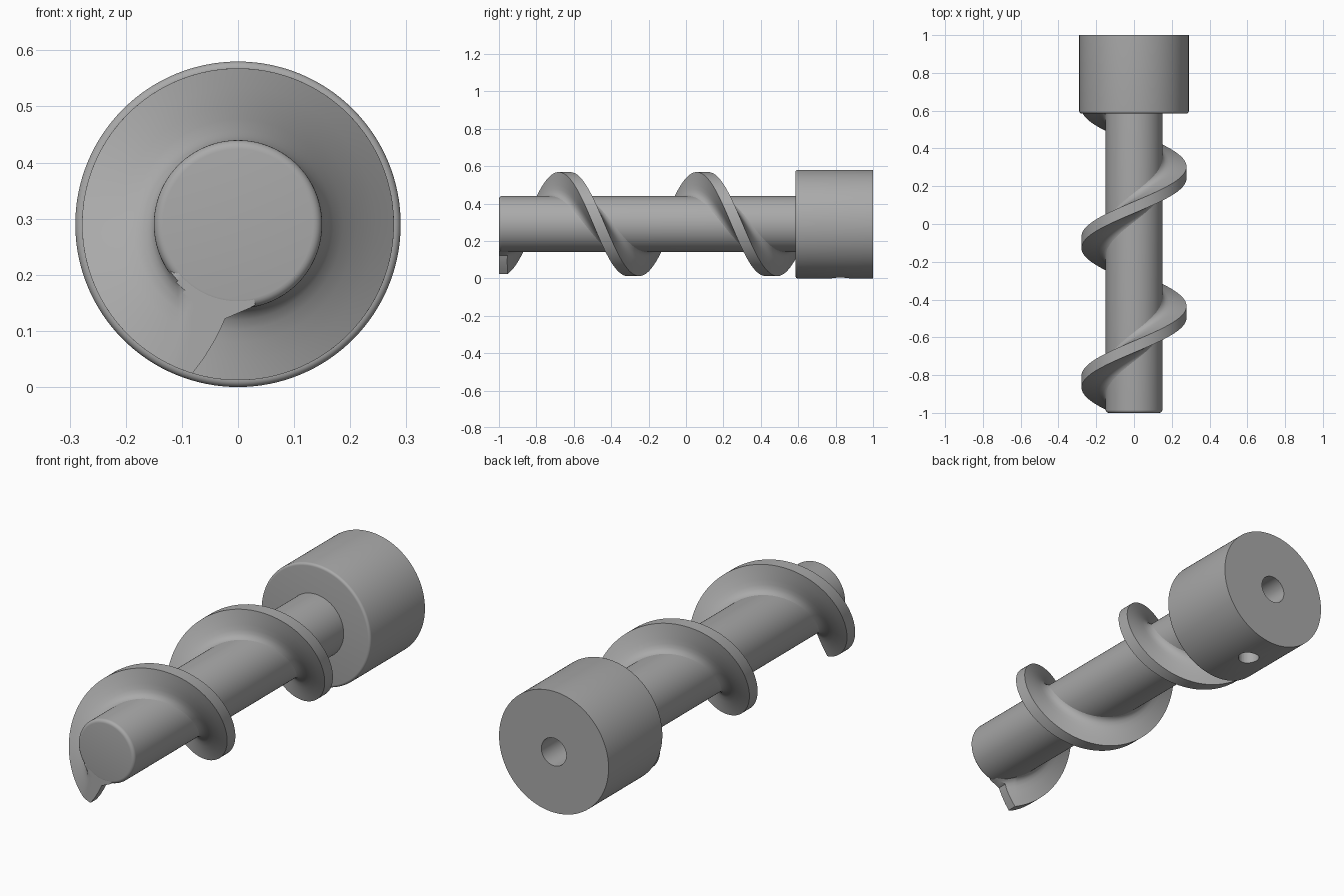
import bpy, bmesh, math
from mathutils import Vector

if "Cube" in bpy.data.objects:
    bpy.data.objects.remove(bpy.data.objects["Cube"], do_unlink=True)

AXIS_Z = 0.29          # height of the screw axis, which runs along y
PITCH = 0.738
PEAK_Y = -0.65         # where the flight crosses the top

steel = bpy.data.materials.new("plain grey steel")
steel.use_nodes = True
grey = (0.4, 0.4, 0.4, 1)
steel.diffuse_color = grey
steel.node_tree.nodes["Principled BSDF"].inputs["Base Color"].default_value = grey


def finish(name, bm):
    """Turn a bmesh into a smooth-shaded object."""
    bmesh.ops.remove_doubles(bm, verts=bm.verts, dist=1e-5)
    bmesh.ops.recalc_face_normals(bm, faces=bm.faces)
    mesh = bpy.data.meshes.new(name)
    bm.to_mesh(mesh)
    bm.free()
    mesh.materials.append(steel)
    obj = bpy.data.objects.new(name, mesh)
    bpy.context.collection.objects.link(obj)
    activate(obj)
    bpy.ops.object.shade_smooth_by_angle(angle=math.radians(32))
    return obj


def activate(obj):
    bpy.ops.object.select_all(action="DESELECT")
    obj.select_set(True)
    bpy.context.view_layer.objects.active = obj


def lathe(name, profile, steps=128):
    """Revolve (radius, y) points around the screw axis."""
    bm = bmesh.new()
    verts = [bm.verts.new((0, y, AXIS_Z - r)) for r, y in profile]
    edges = [bm.edges.new(pair) for pair in zip(verts, verts[1:])]
    bmesh.ops.spin(bm, geom=verts + edges, cent=(0, 0, AXIS_Z), axis=(0, 1, 0),
                   dvec=(0, 0, 0), angle=math.tau, steps=steps)
    return finish(name, bm)


def rounded_edge(radius, y, fillet, steps=5):
    """Quarter-round from the front face onto the cylinder side."""
    turns = [i / steps * math.pi / 2 for i in range(steps + 1)]
    return [(radius - fillet * (1 - math.sin(t)), y + fillet * (1 - math.cos(t)))
            for t in turns]


# Shaft with a softened front rim
lathe("shaft", [(0, -1)] + rounded_edge(0.15, -1, 0.016) + [(0.15, 0.59), (0, 0.59)])

# Drive collar with a blind bore in the back
collar = lathe("drive_collar", [(0, 0.585)] + rounded_edge(0.29, 0.585, 0.012)
               + [(0.29, 1), (0.066, 1), (0.066, 0.62), (0, 0.62)])

# Set-screw hole from below into the bore
bpy.ops.mesh.primitive_cylinder_add(vertices=48, radius=0.048, depth=0.32,
                                    location=(0, 0.825, 0.11))
cutter = bpy.context.object
cutter.name = "set_screw_cutter"
cutter.hide_render = True
cutter.data.materials.append(steel)
activate(collar)
cut = collar.modifiers.new("set_screw_hole", "BOOLEAN")
cut.operation = "DIFFERENCE"
cut.solver = "EXACT"
cut.object = cutter
bpy.ops.object.modifier_apply(modifier=cut.name)
bpy.data.objects.remove(cutter, do_unlink=True)
bpy.ops.object.shade_smooth_by_angle(angle=math.radians(32))

# Helical flight: tapered section with a fillet at the root
half = [(0.11, 0.088), (0.147, 0.088), (0.151, 0.073), (0.158, 0.06), (0.17, 0.05),
        (0.187, 0.044), (0.21, 0.04), (0.245, 0.035), (0.278, 0.031)]
section = half + [(r, -w) for r, w in reversed(half)]


def end_angle(r):
    """Slanted free end, flaring into the shaft at the root."""
    r = max(r, 0.147)
    return 253 + 85 * (0.278 - r) + 1000 * max(0, 0.165 - r)


def flight_point(r, offset, angle):
    y = PEAK_Y + (90 - angle) / 360 * PITCH + offset
    a = math.radians(angle)
    return Vector((r * math.cos(a), max(y, -0.9995), AXIS_Z + r * math.sin(a)))


bm = bmesh.new()
rings = [[bm.verts.new(flight_point(r, w, end_angle(r))) for r, w in section]]
stop = 90 - (0.65 - PEAK_Y) / PITCH * 360
steps = 200
for i in range(steps + 1):
    angle = 251 + (stop - 251) * i / steps
    rings.append([bm.verts.new(flight_point(r, w, angle)) for r, w in section])
count = len(section)
for a, b in zip(rings, rings[1:]):
    for j in range(count):
        k = (j + 1) % count
        bm.faces.new((a[j], a[k], b[k], b[j]))
# Close both ends with strips across the section
for ring in (rings[0], rings[-1]):
    for j in range(len(half) - 1):
        bm.faces.new((ring[j], ring[j + 1], ring[count - 2 - j], ring[count - 1 - j]))
finish("helical_flight", bm)
